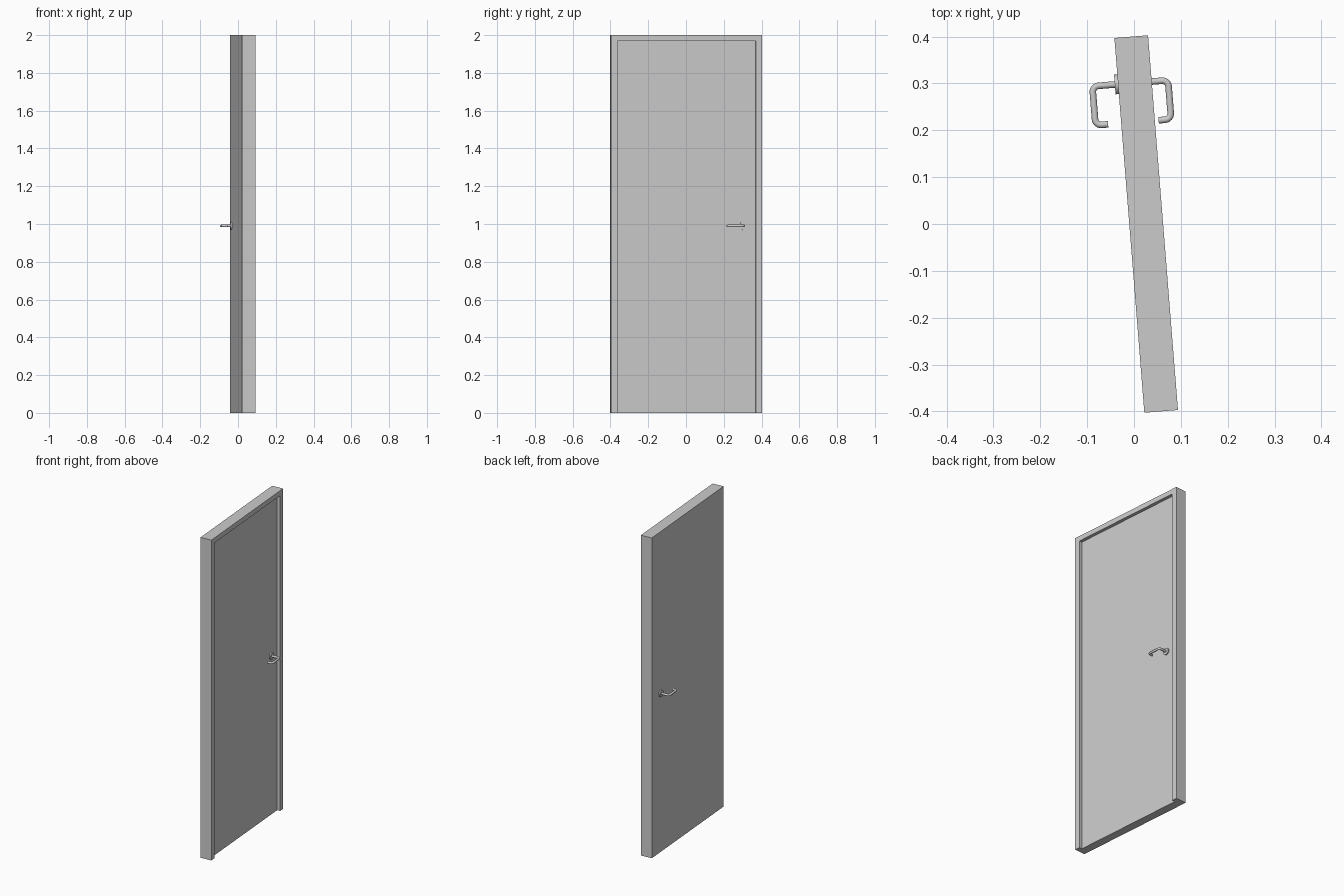
import bpy, bmesh, math
from mathutils import Matrix, Vector

if "Cube" in bpy.data.objects:
    bpy.data.objects.remove(bpy.data.objects["Cube"])

# Whole door stands slightly turned; local x = thickness, local y = width
PLACE = Matrix.Translation((0.026, 0, 0)) @ Matrix.Rotation(math.radians(4.57), 4, 'Z')
W, T, H = 0.802, 0.072, 2.0      # overall frame
J, TOP = 0.033, 0.031            # jamb width, lintel height
RECESS = 0.020                   # leaf set back on the +x side only
MID = -RECESS / 2                # leaf mid-plane
LEAF_T = T - RECESS
HY, HZ = 0.302, 0.99             # handle position


def make_object(name, bm):
    bmesh.ops.recalc_face_normals(bm, faces=bm.faces)
    mesh = bpy.data.meshes.new(name)
    bm.to_mesh(mesh)
    bm.free()
    ob = bpy.data.objects.new(name, mesh)
    ob.matrix_world = PLACE
    bpy.context.collection.objects.link(ob)
    return ob


def extrude_profile(name, pts, x0, x1):
    bm = bmesh.new()
    face = bm.faces.new([bm.verts.new((x0, y, z)) for y, z in pts])
    new = bmesh.ops.extrude_face_region(bm, geom=[face])['geom']
    bmesh.ops.translate(bm, vec=(x1 - x0, 0, 0),
                        verts=[g for g in new if isinstance(g, bmesh.types.BMVert)])
    return make_object(name, bm)


def smooth(ob):
    bpy.ops.object.select_all(action='DESELECT')
    ob.select_set(True)
    bpy.context.view_layer.objects.active = ob
    bpy.ops.object.shade_smooth_by_angle(angle=math.radians(40))


def rounded(points, r, steps=6):
    # replace inner corners with quarter arcs
    out = [points[0]]
    for a, b, c in zip(points, points[1:], points[2:]):
        d1, d2 = (a - b).normalized(), (c - b).normalized()
        centre = b + (d1 + d2) * r
        for i in range(steps + 1):
            t = math.pi / 2 * i / steps
            out.append(centre - d2 * r * math.cos(t) - d1 * r * math.sin(t))
    return out + [points[-1]]


# Frame: two jambs and lintel
o, i, t = W / 2, W / 2 - J, H - TOP
extrude_profile("door_frame",
                [(-o, 0), (-o, H), (o, H), (o, 0), (i, 0), (i, t), (-i, t), (-i, 0)],
                -T / 2, T / 2)

# Leaf, flush with the frame on the -x side
extrude_profile("door_leaf", [(-i, 0), (-i, t), (i, t), (i, 0)],
                -T / 2, T / 2 - RECESS)

# Lever handle and round rose on each side
for side, label in ((1, "right"), (-1, "left")):
    def at(d, y):
        return Vector((MID + side * d, y, HZ))

    bm = bmesh.new()
    m = Matrix.Translation(at(LEAF_T / 2 + 0.0035, HY)) @ Matrix.Rotation(math.pi / 2, 4, 'Y')
    bmesh.ops.create_cone(bm, cap_ends=True, segments=32, radius1=0.021,
                          radius2=0.021, depth=0.007, matrix=m)
    smooth(make_object("handle_rose_" + label, bm))

    path = rounded([at(LEAF_T / 2, HY), at(0.081, HY), at(0.081, 0.2185), at(0.054, 0.2185)], 0.013)
    bm = bmesh.new()
    rings, n, r = [], 16, 0.007
    for k, p in enumerate(path):
        d = (path[min(k + 1, len(path) - 1)] - path[max(k - 1, 0)]).normalized()
        across = d.cross(Vector((0, 0, 1)))
        rings.append([bm.verts.new(p + r * (across * math.cos(a) + Vector((0, 0, math.sin(a)))))
                      for a in (2 * math.pi * s / n for s in range(n))])
    for a, b in zip(rings, rings[1:]):
        for s in range(n):
            bm.faces.new((a[s], a[(s + 1) % n], b[(s + 1) % n], b[s]))
    bm.faces.new(rings[0])
    bm.faces.new(rings[-1])
    smooth(make_object("lever_handle_" + label, bm))
